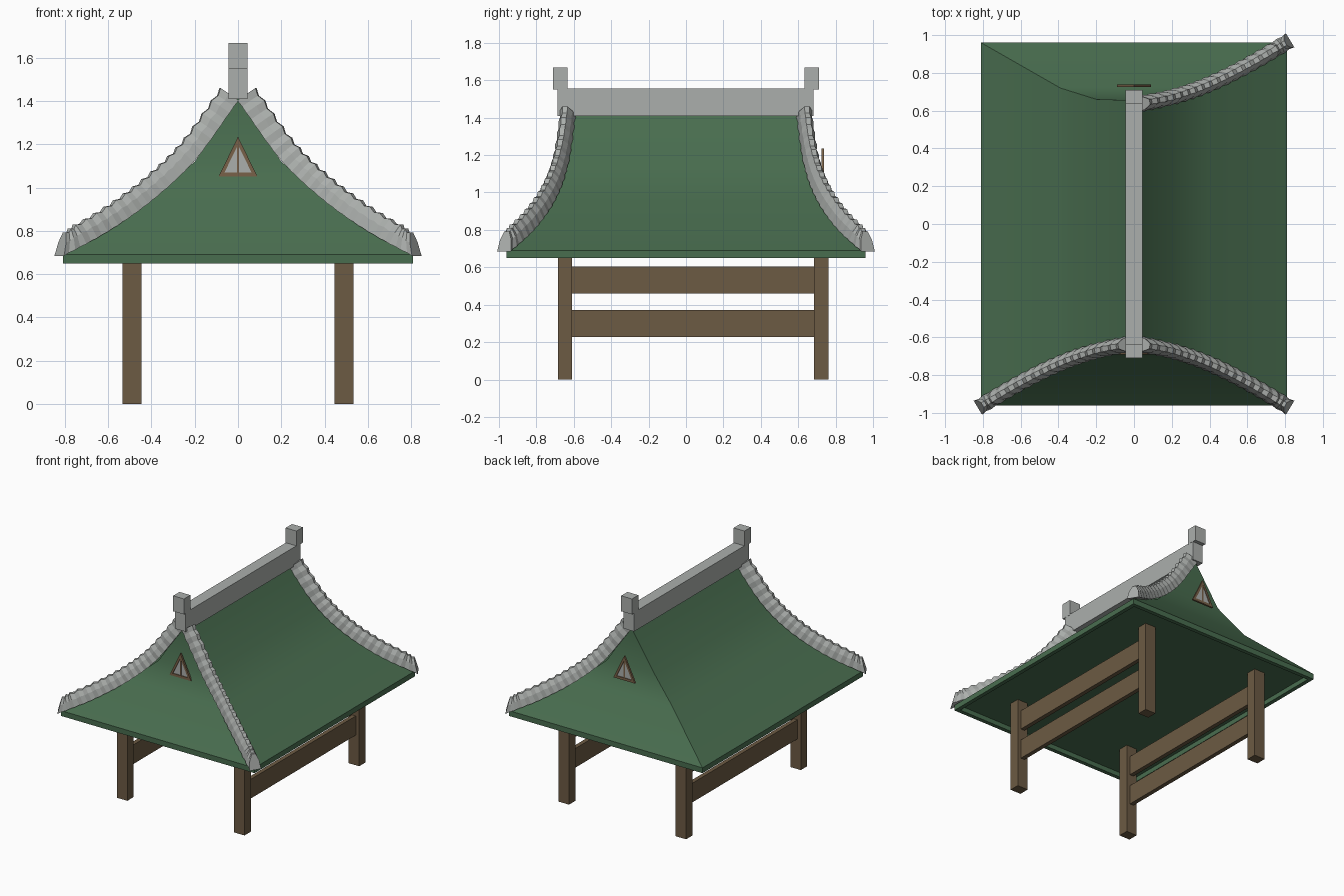
import bpy, bmesh, math
from mathutils import Vector

if "Cube" in bpy.data.objects:
    bpy.data.objects.remove(bpy.data.objects["Cube"])


def mat(name, rgb):
    m = bpy.data.materials.new(name)
    m.diffuse_color = (*rgb, 1)
    m.use_nodes = True
    m.node_tree.nodes["Principled BSDF"].inputs["Base Color"].default_value = m.diffuse_color
    return m


GREEN = mat("roof green", (0.066, 0.153, 0.078))
STONE = mat("ridge grey", (0.41, 0.43, 0.415))
WOOD = mat("timber brown", (0.15, 0.103, 0.056))
FRAME = mat("window frame brown", (0.19, 0.12, 0.065))


def finish(name, bm, material):
    bmesh.ops.recalc_face_normals(bm, faces=bm.faces)
    me = bpy.data.meshes.new(name)
    bm.to_mesh(me)
    bm.free()
    ob = bpy.data.objects.new(name, me)
    bpy.context.collection.objects.link(ob)
    me.materials.append(material)
    return ob


def box(name, lo, hi, material):
    bm = bmesh.new()
    bmesh.ops.create_cube(bm, size=1)
    for v in bm.verts:
        v.co = [l + (c + 0.5) * (h - l) for c, l, h in zip(v.co, lo, hi)]
    return finish(name, bm, material)


def loft(name, rings, material):
    """Skin closed rings of equal length and cap both ends."""
    bm = bmesh.new()
    vs = [[bm.verts.new(p) for p in r] for r in rings]
    n = len(vs[0])
    for a, b in zip(vs, vs[1:]):
        for i in range(n):
            j = (i + 1) % n
            bm.faces.new((a[i], a[j], b[j], b[i]))
    bm.faces.new(vs[0])
    bm.faces.new(vs[-1])
    bmesh.ops.remove_doubles(bm, verts=bm.verts, dist=0.0005)
    return finish(name, bm, material)


# Curved hipped roof: rectangular rings from the recessed ceiling to the ridge
levels = [(0.78, 0.93, 0.685), (0.78, 0.93, 0.65), (0.81, 0.96, 0.65), (0.81, 0.96, 0.69),
          (0.39, 0.72, 0.95), (0.20, 0.66, 1.12), (0.004, 0.655, 1.415)]
roof = loft("roof", [[(x, y, z), (-x, y, z), (-x, -y, z), (x, -y, z)] for x, y, z in levels], GREEN)
bpy.context.view_layer.objects.active = roof
roof.select_set(True)
bpy.ops.object.shade_smooth_by_angle(angle=math.radians(30))
roof.select_set(False)

# Posts and side rails
for sx, side in ((-1, "left"), (1, "right")):
    for y0, end in ((-0.685, "front"), (0.685, "back")):
        box(f"{end}_{side}_post", (sx * 0.49 - 0.044, y0, 0), (sx * 0.49 + 0.044, y0 + 0.076, 0.69), WOOD)
    for z0, h in ((0.228, "lower"), (0.46, "upper")):
        box(f"{side}_{h}_rail", (sx * 0.49 - 0.016, -0.63, z0), (sx * 0.49 + 0.016, 0.71, z0 + 0.145), WOOD)

# Ridge beam with an end block at each gable
box("ridge_beam", (-0.044, -0.688, 1.41), (0.044, 0.683, 1.555), STONE)
for s, end in ((-1, "front"), (1, "back")):
    box(f"{end}_ridge_block", (-0.045, s * 0.672 - 0.038, 1.55), (0.045, s * 0.672 + 0.038, 1.667), STONE)

# Tiled hip ridges: a corrugated arched cap swept down three of the hips
ctrl = [Vector(p) for p in ((-0.15, 0.60, 1.63), (0.01, 0.632, 1.405), (0.20, 0.672, 1.145),
                            (0.39, 0.737, 0.965), (0.60, 0.84, 0.815), (0.825, 0.972, 0.69), (1.05, 1.11, 0.57))]


def spline(u):
    i = min(int(u), len(ctrl) - 4)
    t = u - i
    a, b, c, d = ctrl[i:i + 4]
    return 0.5 * (2 * b + (c - a) * t + (2 * a - 5 * b + 4 * c - d) * t * t + (3 * b - a - 3 * c + d) * t ** 3)


section = [(-0.042, -0.005), (-0.034, 0.05), (-0.014, 0.09), (0.014, 0.09), (0.034, 0.05), (0.042, -0.005)]


def hip_tiles(name, sx, sy, tiles=18):
    rings = []
    steps = tiles * 2
    for k in range(steps + 1):
        u = k / steps * (len(ctrl) - 3)
        p = spline(u)
        t = (spline(u + 0.01) - spline(u - 0.01)).normalized()
        side = t.cross(Vector((0, 0, 1))).normalized()
        up = side.cross(t)
        f = 1.03 if k % 2 == 0 else 0.9
        back = max(0, k - steps + 4) / 4      # the last tiles are cut back at the top
        ring = [p + side * a * f + up * b * f * (1 - 0.12 * back) - t * 0.75 * b * back for a, b in section]
        rings.append([(v.x * sx, v.y * sy, v.z) for v in ring])
    loft(name, rings, STONE)


hip_tiles("front_left_hip_tiles", -1, -1)
hip_tiles("front_right_hip_tiles", 1, -1)
hip_tiles("back_right_hip_tiles", 1, 1)


# Triangular gable windows: hollow frame, centre bar and grey panes
def triangle(k, y):
    cz = 1.112
    return [(x * k, y, cz + (z - cz) * k) for x, z in ((-0.09, 1.05), (0.09, 1.05), (0.0, 1.235))]


def window(end, y, s):
    bm = bmesh.new()
    loops = [[bm.verts.new(p) for p in triangle(k, yy)]
             for k, yy in ((1, y), (1, y + s * 0.014), (0.7, y + s * 0.014), (0.7, y))]
    for a, b in zip(loops, loops[1:] + loops[:1]):
        for i in range(3):
            j = (i + 1) % 3
            bm.faces.new((a[i], a[j], b[j], b[i]))
    finish(f"{end}_window_frame", bm, FRAME)
    loft(f"{end}_window_panes", [triangle(0.72, y + s * 0.004), triangle(0.72, y + s * 0.009)], STONE)
    y0, y1 = sorted((y + s * 0.003, y + s * 0.012))
    box(f"{end}_window_bar", (-0.005, y0, 1.06), (0.005, y1, 1.2), FRAME)


window("front", -0.676, -1)
window("back", 0.725, 1)
